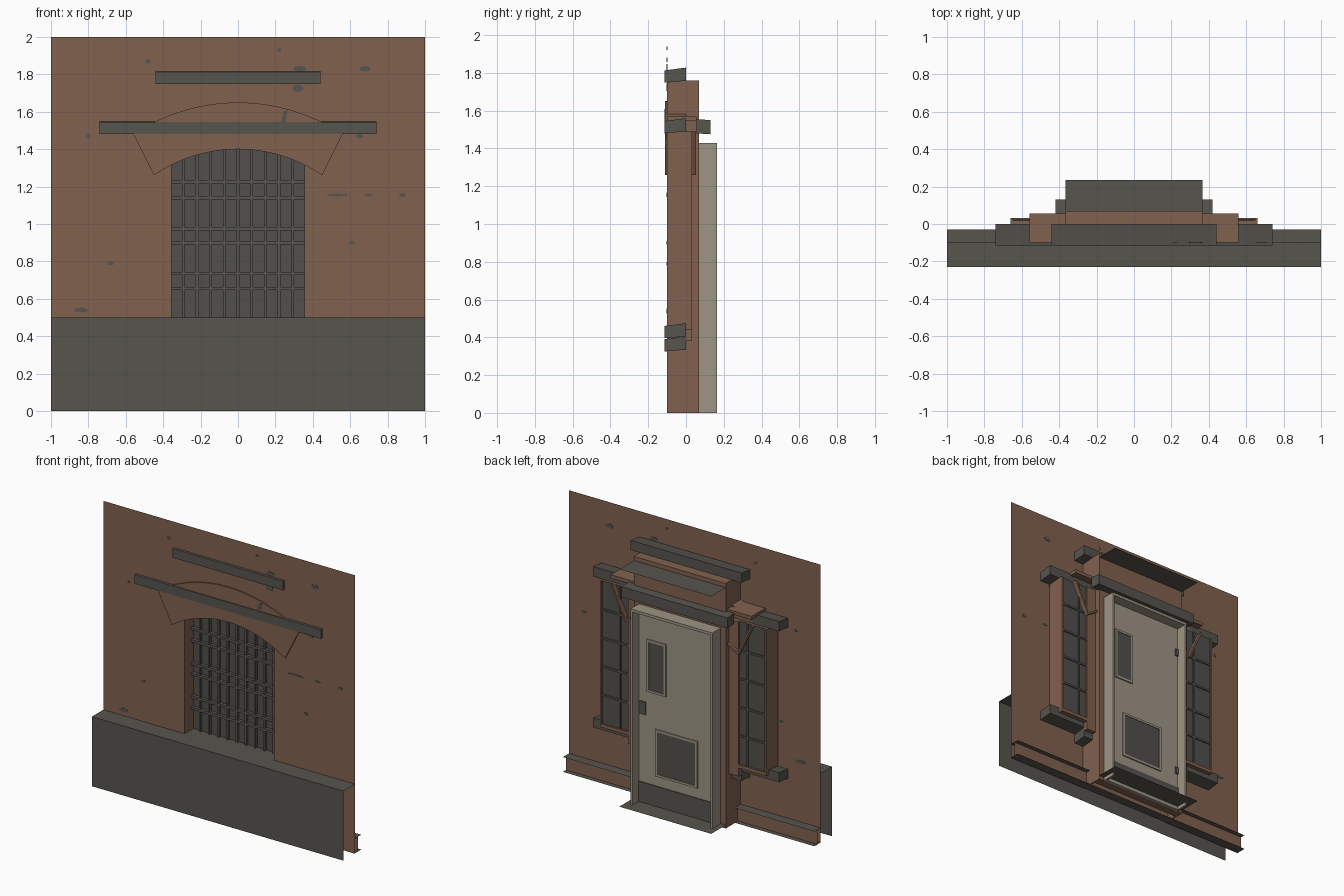
import bpy, bmesh, math

cube = bpy.data.objects.get("Cube")
if cube:
    bpy.data.objects.remove(cube, do_unlink=True)


def material(name, rgb):
    m = bpy.data.materials.new(name)
    m.use_nodes = True
    m.diffuse_color = (*rgb, 1)
    m.node_tree.nodes["Principled BSDF"].inputs["Base Color"].default_value = (*rgb, 1)
    return m


BROWN = material("brown_plaster", (0.22, 0.12, 0.078))
GREY = material("dark_stone", (0.096, 0.089, 0.076))
GLASS = material("dusty_glass", (0.085, 0.08, 0.072))
DOOR = material("beige_paint", (0.34, 0.3, 0.235))
FRONT = -0.1  # plane of the facade


def finish(name, bm, mat):
    bmesh.ops.recalc_face_normals(bm, faces=bm.faces)
    mesh = bpy.data.meshes.new(name)
    bm.to_mesh(mesh)
    bm.free()
    mesh.materials.append(mat)
    obj = bpy.data.objects.new(name, mesh)
    bpy.context.collection.objects.link(obj)
    return obj


def prism(name, points, axis, lo, hi, mat):
    """Extrude a 2D outline along x (outline in y,z) or y (outline in x,z)."""
    bm = bmesh.new()
    place = (lambda a, b: (lo, a, b)) if axis == "x" else (lambda a, b: (a, lo, b))
    face = bm.faces.new([bm.verts.new(place(a, b)) for a, b in points])
    if hi != lo:
        out = bmesh.ops.extrude_face_region(bm, geom=[face])["geom"]
        shift = (hi - lo, 0, 0) if axis == "x" else (0, hi - lo, 0)
        bmesh.ops.translate(bm, vec=shift, verts=[v for v in out if isinstance(v, bmesh.types.BMVert)])
        bm.faces.new  # both caps are kept by the extrusion
    return finish(name, bm, mat)


def box(name, x, y, z, mat):
    bm = bmesh.new()
    bmesh.ops.create_cube(bm, size=1)
    for v in bm.verts:
        v.co = [r[0] if c < 0 else r[1] for c, r in zip(v.co, (x, y, z))]
    return finish(name, bm, mat)


def sheet(name, x, y, z, mat):
    """Horizontal sheet."""
    bm = bmesh.new()
    bm.faces.new([bm.verts.new((a, b, z)) for a, b in
                  ((x[0], y[0]), (x[1], y[0]), (x[1], y[1]), (x[0], y[1]))])
    return finish(name, bm, mat)


def arc(half, edge, crown, limit, count=16):
    """Points left to right on the arc through (+-half, edge) and (0, crown)."""
    rise = crown - edge
    r = (half ** 2 + rise ** 2) / (2 * rise)
    xs = [-limit + 2 * limit * i / count for i in range(count + 1)]
    return [(x, crown - r + math.sqrt(r * r - x * x)) for x in xs]


# Facade sheet with the arched opening
W = 0.365
opening = arc(0.45, 1.26, 1.4, W)
prism("facade_wall", [(-1, 0), (-W, 0)] + opening + [(W, 0), (1, 0), (1, 2), (-1, 2)],
      "y", FRONT, FRONT, BROWN)

# Open plinth: front sheet and top sheet
prism("plinth_front", [(-1, 0), (1, 0), (1, 0.5), (-1, 0.5)], "y", -0.23, -0.23, GREY)
sheet("plinth_top", (-1, 1), (-0.23, FRONT), 0.5, GREY)

# Arch band
ring = arc(0.45, 1.26, 1.4, 0.45) + arc(0.56, 1.48, 1.65, 0.56)[::-1]
prism("arch_band", ring, "y", -0.11, 0, BROWN)


# Stone beams with sloping tops
def beam(name, half, z):
    prism(name, [(-0.115, z), (0, z + 0.01), (0, z + 0.08), (-0.115, z + 0.065)],
          "x", -half, half, GREY)


beam("upper_beam", 0.44, 1.748)
beam("wide_beam", 0.74, 1.48)
beam("wide_sill", 0.74, 0.395)
beam("lower_sill", 0.44, 0.325)

# Arched window and its grille
box("window_glass", (-W, W), (0, 0.01), (0.45, 1.42), GLASS)
sheet("window_ledge", (-W, W), (FRONT, 0), 0.5, GREY)
for i in range(11):
    x = -W + 2 * W * i / 10
    box("window_upright", (x - 0.007, x + 0.007), (-0.018, 0), (0.5, 1.41), GREY)
for z in (0.655, 0.735, 0.9, 0.975, 1.14, 1.225):
    box("window_crossbar", (-W, W), (-0.024, 0), (z - 0.009, z + 0.009), GREY)

# Door surround behind the window
box("surround_back", (-W, W), (0.01, 0.07), (0, 1.76), BROWN)
box("surround_header", (-W, W), (FRONT + 0.002, 0.01), (1.72, 1.76), BROWN)
sheet("canopy", (-W, W), (0.07, 0.235), 1.73, GREY)
sheet("door_step", (-W, W), (0.07, 0.235), 0.025, GREY)
prism("rear_beam", [(0.055, 1.48), (0.13, 1.475), (0.13, 1.55), (0.055, 1.555)],
      "x", -0.42, 0.42, GREY)

# Door, recessed in its frame
D = 0.325
box("door_head", (-D, D), (0.06, 0.165), (1.41, 1.43), DOOR)
box("door_leaf", (-D, D), (0.06, 0.09), (0, 1.42), DOOR)
box("kick_plate", (-0.31, 0.31), (0.09, 0.096), (0.025, 0.17), GREY)
for name, x, z in (("door_window", (0.1, 0.235), (0.84, 1.2)), ("door_vent", (-0.15, 0.17), (0.25, 0.57))):
    box(name, x, (0.09, 0.095), z, GLASS)
    for a in x:
        box(name + "_side", (a - 0.008, a + 0.008), (0.09, 0.099), z, DOOR)
    for b in z:
        box(name + "_rail", (x[0] - 0.008, x[1] + 0.008), (0.09, 0.099), (b - 0.008, b + 0.008), DOOR)
box("door_latch", (0.255, 0.305), (0.09, 0.098), (0.66, 0.75), GREY)
for z in (0.3, 1.22):
    box("door_hinge", (-0.31, -0.285), (0.09, 0.1), (z - 0.025, z + 0.025), GREY)

for s in (-1, 1):
    def side(name, a, b, y, z, mat):
        return box(name, sorted((s * a, s * b)), y, z, mat)

    side("surround_post", W - 0.01, W, (FRONT, 0.07), (0, 1.76), BROWN)
    side("door_jamb", D - 0.015, D, (0.06, 0.165), (0, 1.43), DOOR)
    side("arch_shoulder", W, 0.56, (FRONT, 0.055), (1.545, 1.57), BROWN)

    # Side window bay
    side("bay_box", W, 0.66, (FRONT, 0.015), (0.44, 1.49), BROWN)
    side("bay_outer_frame", 0.648, 0.66, (0, 0.032), (0.44, 1.49), BROWN)
    side("bay_inner_frame", W, 0.44, (0, 0.032), (0.38, 1.49), BROWN)
    side("bay_bottom", 0.44, 0.66, (0, 0.032), (0.44, 0.465), BROWN)
    side("bay_glass", 0.44, 0.65, (0.015, 0.02), (0.465, 1.49), GLASS)
    side("bay_upright", 0.5, 0.512, (0.015, 0.03), (0.465, 1.49), GREY)
    for i in range(1, 5):
        z = 0.465 + 0.205 * i
        side("bay_crossbar", 0.44, 0.65, (0.015, 0.028), (z - 0.007, z + 0.007), GREY)

    # Bent strut of the arch edge
    strut = [(0.56, 1.49), (0.45, 1.26), (W, 1.31), (W, 1.325), (0.445, 1.28), (0.545, 1.49)]
    prism("arch_strut", [(s * x, z) for x, z in strut], "y", 0.015, 0.052, BROWN)

# Rail along the back foot of the wall
for z in (0.004, 0.11):
    sheet("rail_flange", (-1, 1), (FRONT, -0.03), z, GREY)
prism("rail_web", [(-1, 0.004), (1, 0.004), (1, 0.11), (-1, 0.11)], "y", -0.065, -0.065, BROWN)

# Worn patches: x, z, half width, half height
patches = [(0.33, 1.83, 0.035, 0.016), (0.68, 1.83, 0.03, 0.016), (-0.48, 1.87, 0.015, 0.012),
           (0.22, 1.93, 0.012, 0.01), (0.32, 1.725, 0.03, 0.02), (0.53, 1.155, 0.06, 0.008),
           (0.7, 1.155, 0.025, 0.008), (0.88, 1.155, 0.02, 0.011), (0.61, 0.9, 0.015, 0.009),
           (-0.68, 0.79, 0.02, 0.01), (-0.84, 0.54, 0.04, 0.013), (-0.8, 1.47, 0.012, 0.01),
           (0.65, 1.47, 0.02, 0.012)]
for x, z, w, h in patches:
    outline = [(x + w * math.cos(k * math.pi / 4), z + h * math.sin(k * math.pi / 4)) for k in range(8)]
    prism("worn_patch", outline, "y", FRONT - 0.002, FRONT + 0.002, GREY)
prism("arch_patch", [(0.23, 1.545), (0.255, 1.545), (0.265, 1.61), (0.245, 1.605)],
      "y", -0.113, -0.111, GREY)
